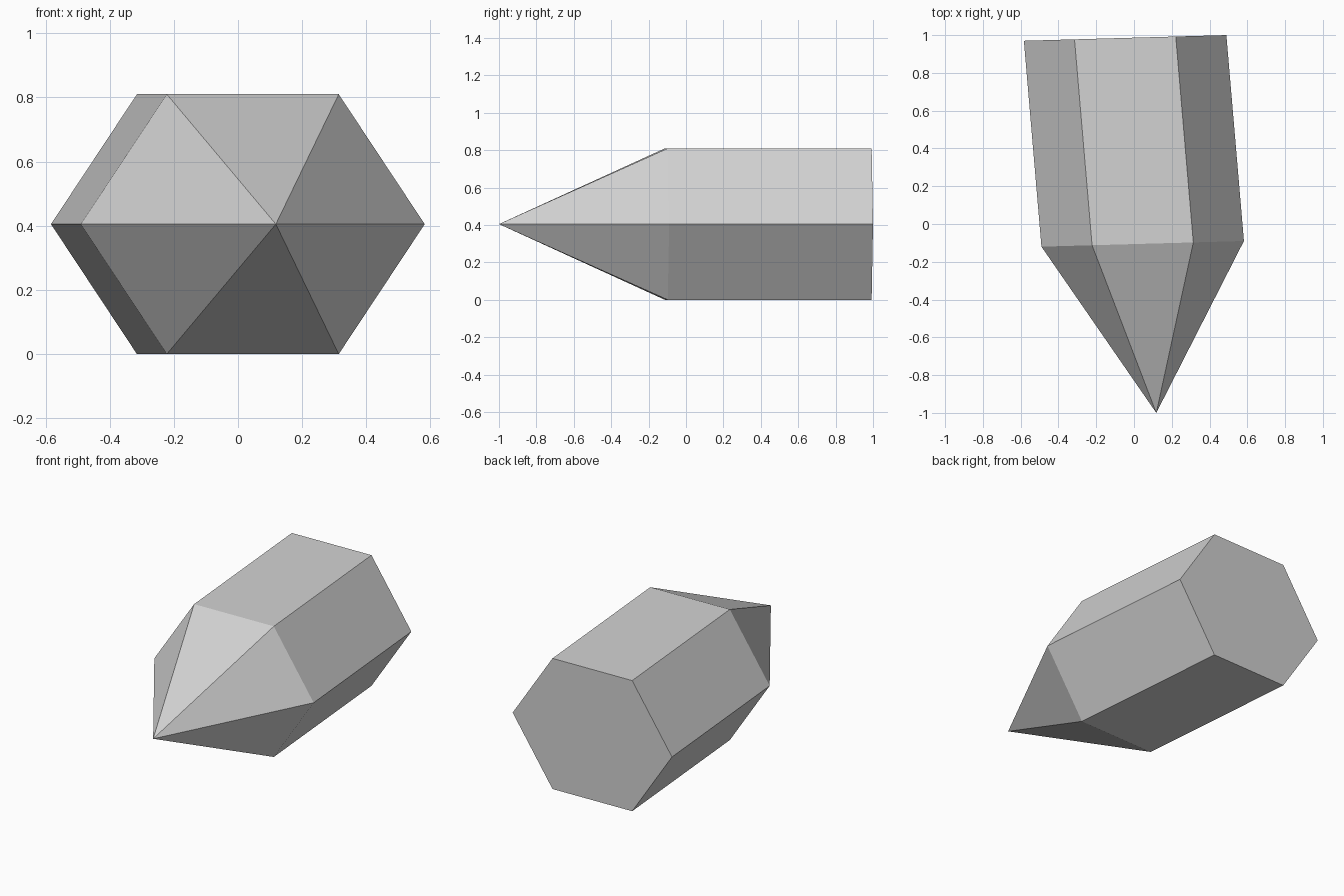
import bpy, bmesh, math

if "Cube" in bpy.data.objects:
    bpy.data.objects.remove(bpy.data.objects["Cube"])

# Single stone grey
grey = bpy.data.materials.new("stone grey")
grey.diffuse_color = (0.65, 0.65, 0.65, 1)
grey.use_nodes = True
grey.node_tree.nodes["Principled BSDF"].inputs["Base Color"].default_value = grey.diffuse_color

SIDES = 6
RADIUS = 0.536      # half width across the corners
HALF_HEIGHT = 0.405  # squashed vertically, stands on z = 0
SKEW = 0.028        # rings are slightly turned against the axis


def ring(bm, cx, cy):
    """Squashed, slightly skewed hexagon facing along y."""
    verts = []
    for i in range(SIDES):
        a = math.tau * i / SIDES
        x = RADIUS * math.cos(a)
        z = HALF_HEIGHT * (1 + math.sin(a) / math.sin(math.pi / 3))
        verts.append(bm.verts.new((cx + x, cy + SKEW * x, z)))
    return verts


bm = bmesh.new()
front = ring(bm, 0.046, -0.105)
back = ring(bm, -0.047, 0.985)
tip = bm.verts.new((0.118, -1.0, HALF_HEIGHT))

# Shaft sides and pointed tip facets
for i in range(SIDES):
    j = (i + 1) % SIDES
    bm.faces.new((front[i], front[j], back[j], back[i]))
    bm.faces.new((tip, front[j], front[i]))
# Flat back end
bm.faces.new(back)
bmesh.ops.recalc_face_normals(bm, faces=bm.faces)

mesh = bpy.data.meshes.new("crystal")
bm.to_mesh(mesh)
bm.free()
mesh.materials.append(grey)
crystal = bpy.data.objects.new("crystal", mesh)
bpy.context.collection.objects.link(crystal)
